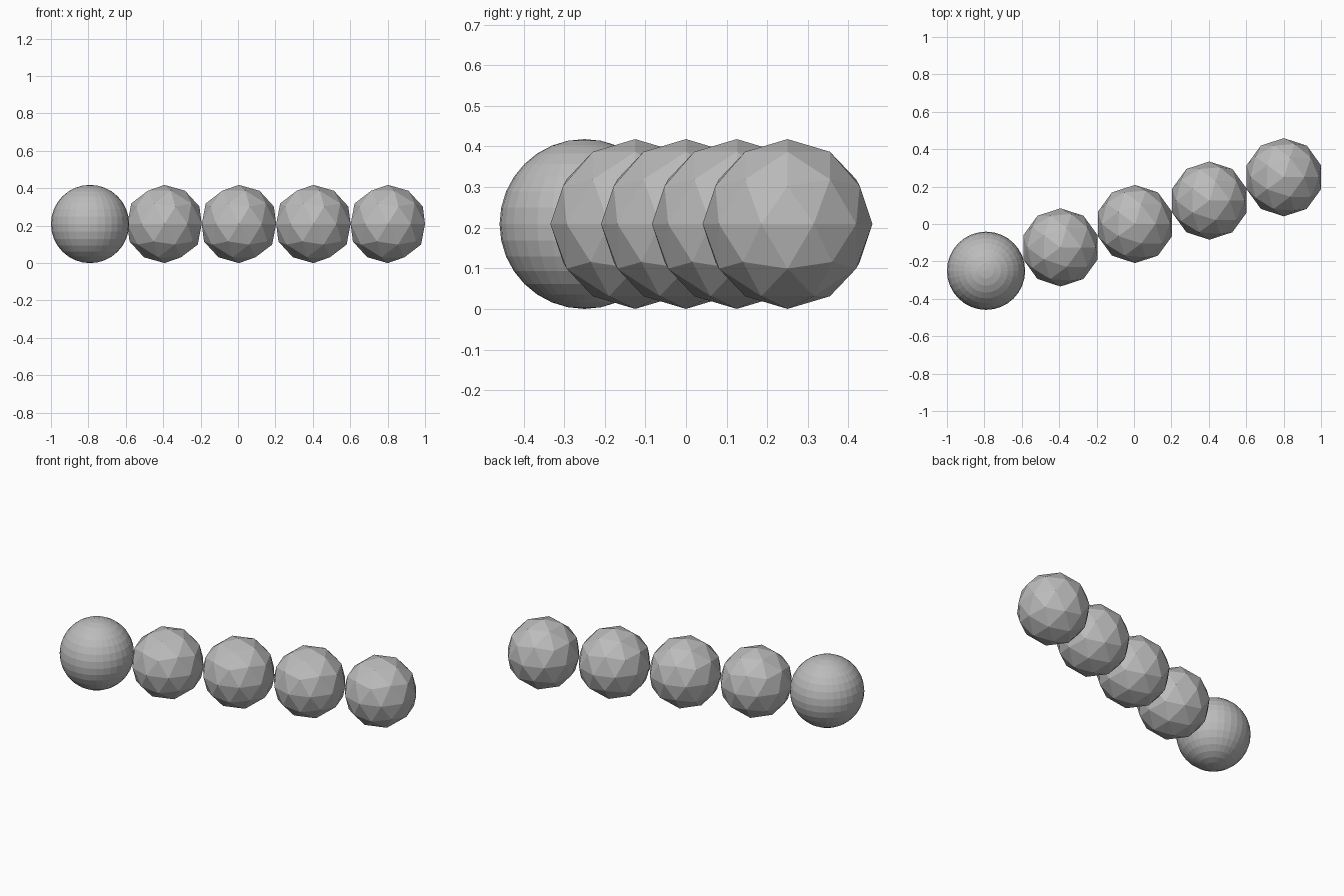
import bpy

if "Cube" in bpy.data.objects:
    bpy.data.objects.remove(bpy.data.objects["Cube"])

R = 0.209            # shared radius
X0, DX = -0.791, 0.398
Y0, DY = -0.25, 0.125

grey = bpy.data.materials.new("plain grey")
grey.diffuse_color = (0.5, 0.5, 0.5, 1.0)
grey.use_nodes = True
grey.node_tree.nodes["Principled BSDF"].inputs["Base Color"].default_value = grey.diffuse_color


def finish(name):
    ob = bpy.context.object
    ob.name = name
    ob.data.materials.append(grey)
    bpy.ops.object.shade_flat()


# Row of five balls running diagonally: a finer ringed ball, then four faceted ones
for i in range(5):
    loc = (X0 + i * DX, Y0 + i * DY, R)
    if i == 0:
        bpy.ops.mesh.primitive_uv_sphere_add(segments=32, ring_count=16, radius=R, location=loc)
        finish("ringed_ball")
    else:
        bpy.ops.mesh.primitive_ico_sphere_add(subdivisions=2, radius=R, location=loc)
        finish(f"faceted_ball_{i}")
